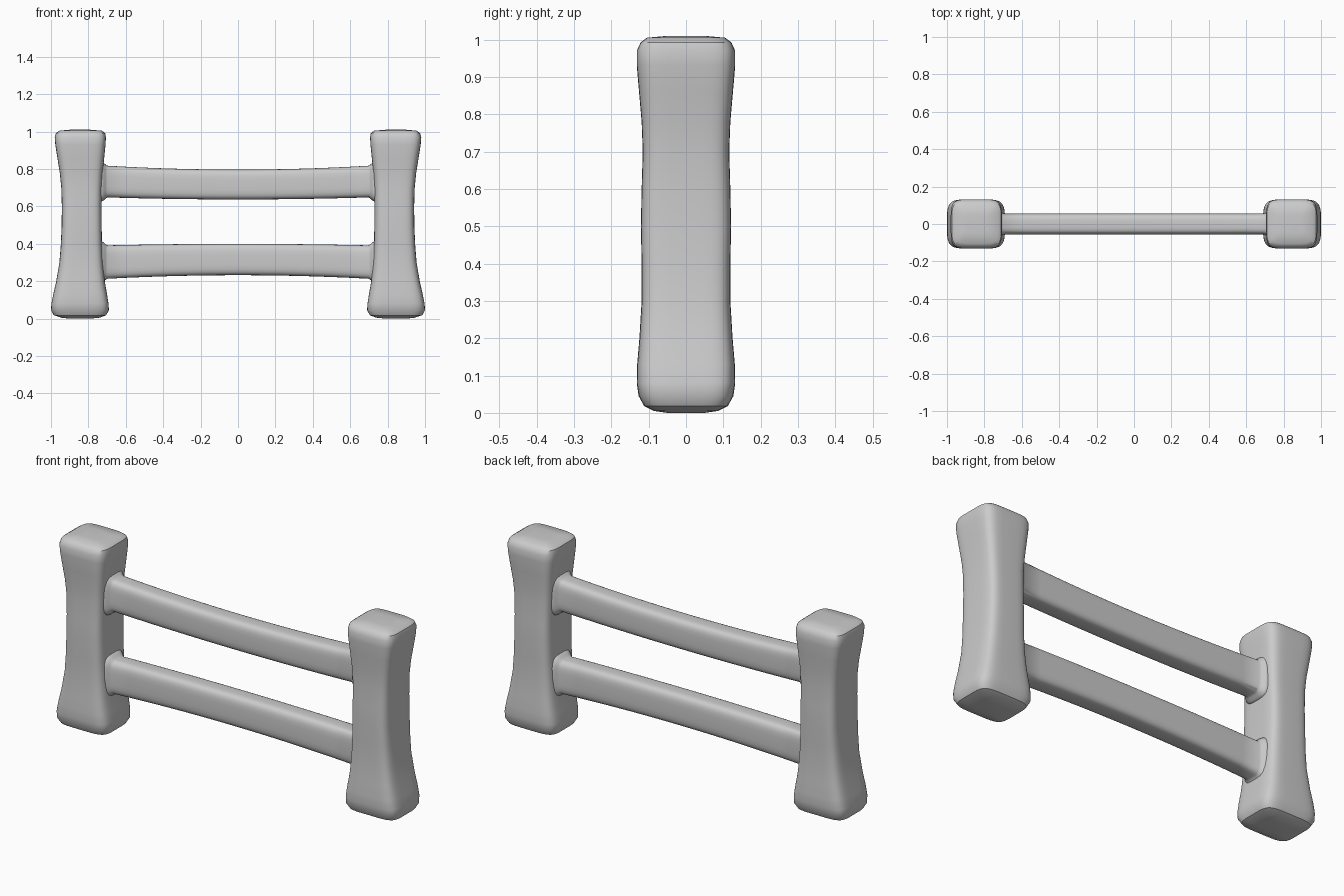
import bpy, bmesh, math
from mathutils import Vector

if "Cube" in bpy.data.objects:
    bpy.data.objects.remove(bpy.data.objects["Cube"])


def section(hu, hv, power, count):
    """Rounded rectangle outline as (u, v) points."""
    pts = []
    for i in range(count):
        a = 2 * math.pi * (i + 0.5) / count
        c, s = math.cos(a), math.sin(a)
        pts.append((math.copysign(abs(c) ** (2 / power), c) * hu,
                    math.copysign(abs(s) ** (2 / power), s) * hv))
    return pts


def loft(name, rings):
    """Skin a closed tube through rings of equal point count."""
    bm = bmesh.new()
    loops = [[bm.verts.new(p) for p in ring] for ring in rings]
    n = len(loops[0])
    for a, b in zip(loops, loops[1:]):
        for i in range(n):
            j = (i + 1) % n
            bm.faces.new((a[i], a[j], b[j], b[i]))
    bm.faces.new(loops[0])
    bm.faces.new(loops[-1])
    bmesh.ops.recalc_face_normals(bm, faces=bm.faces)
    mesh = bpy.data.meshes.new(name)
    bm.to_mesh(mesh)
    bm.free()
    obj = bpy.data.objects.new(name, mesh)
    bpy.context.collection.objects.link(obj)
    bpy.context.view_layer.objects.active = obj
    obj.select_set(True)
    bpy.ops.object.shade_smooth_by_angle(angle=math.radians(35))
    obj.select_set(False)
    return obj


# Posts: z, outer x, inner x, half depth
POST = [
    (0.000, 0.90, 0.79, 0.050), (0.005, 0.945, 0.74, 0.085),
    (0.018, 0.985, 0.705, 0.112), (0.045, 1.000, 0.690, 0.127),
    (0.08, 0.998, 0.692, 0.132), (0.13, 0.988, 0.700, 0.131),
    (0.20, 0.972, 0.712, 0.125), (0.30, 0.955, 0.722, 0.119),
    (0.40, 0.947, 0.727, 0.119), (0.50, 0.943, 0.729, 0.121),
    (0.60, 0.942, 0.730, 0.119), (0.70, 0.945, 0.728, 0.116),
    (0.78, 0.953, 0.723, 0.119), (0.86, 0.966, 0.715, 0.126),
    (0.93, 0.977, 0.708, 0.132), (0.97, 0.980, 0.706, 0.132),
    (0.992, 0.974, 0.710, 0.122), (1.005, 0.955, 0.728, 0.105),
    (1.010, 0.90, 0.79, 0.050),
]
for side, label in ((-1, "left_post"), (1, "right_post")):
    rings = []
    for z, outer, inner, hy in POST:
        cx, hx = (outer + inner) / 2, (outer - inner) / 2
        rings.append([Vector((side * (cx + u), v, z))
                      for u, v in section(hx, hy, 5, 40)])
    loft(label, rings)

# Rails: bowed bars with a flared collar where they meet the posts
# name, (bottom, top) at the middle, (bottom, top) at the ends
RAILS = [("upper_rail", (0.637, 0.797), (0.648, 0.818)),
         ("lower_rail", (0.232, 0.400), (0.213, 0.392))]
COLLAR = [(0.78, 0.022), (0.728, 0.022), (0.718, 0.016), (0.708, 0.006), (0.698, 0.0)]
half = COLLAR + [(0.6 - 0.1 * i, 0.0) for i in range(6)]
stations = [(-x, f) for x, f in half] + [(0.0, 0.0)] + half[::-1]

for name, mid, end in RAILS:
    rings = []
    for x, flare in stations:
        t = min(abs(x) / 0.7, 1) ** 2
        low = mid[0] + (end[0] - mid[0]) * t
        top = mid[1] + (end[1] - mid[1]) * t
        outline = section(0.057 + flare, (top - low) / 2 + flare, 4, 28)
        rings.append([Vector((x, u, (low + top) / 2 + v)) for u, v in outline])
    loft(name, rings)
